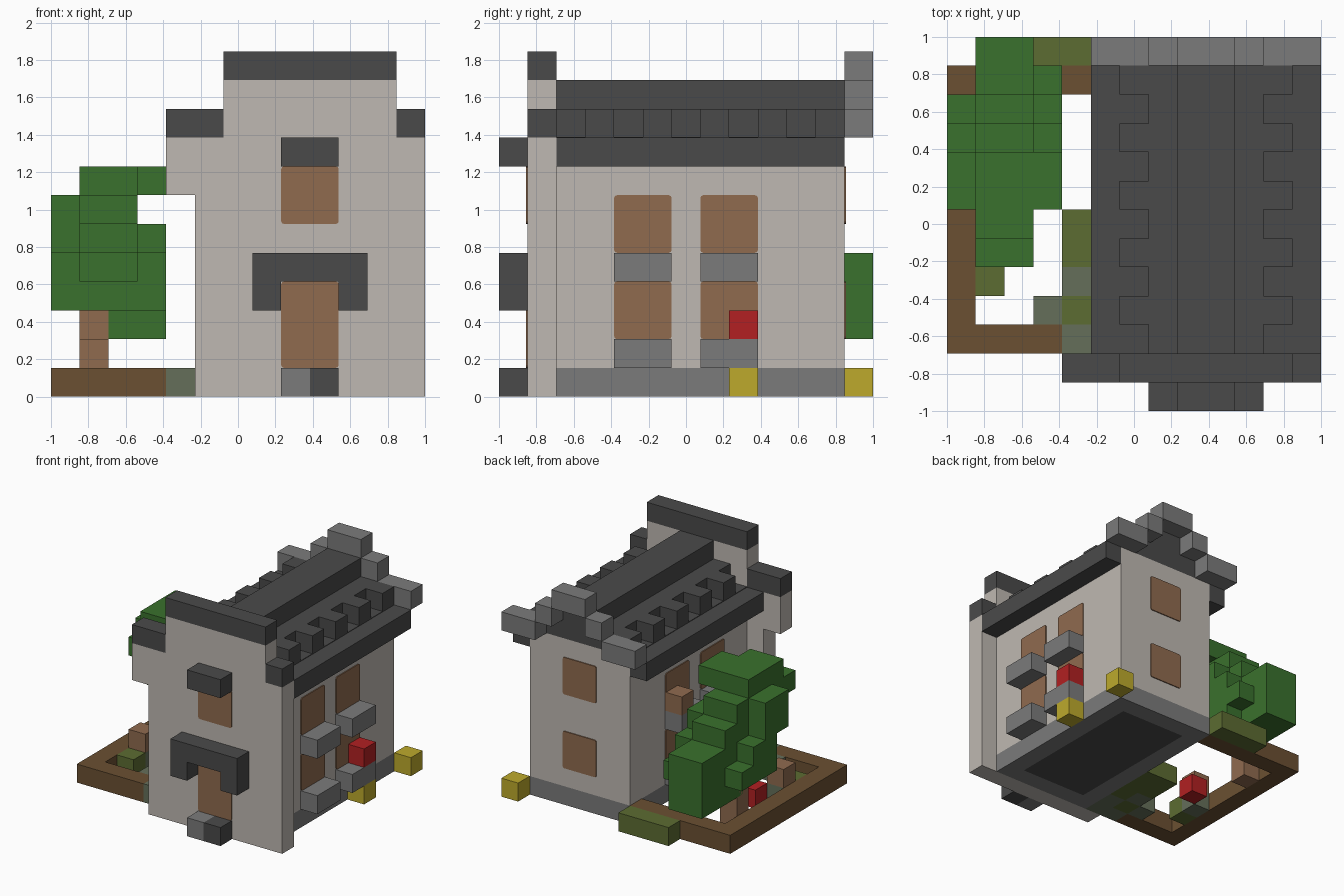
import bpy, bmesh
from mathutils import Vector

cube = bpy.data.objects.get("Cube")
if cube:
    bpy.data.objects.remove(cube, do_unlink=True)

U = 2 / 13  # one block
PLATE = 0.008


def material(name, rgb):
    lin = [((c / 255 + 0.055) / 1.055) ** 2.4 for c in rgb] + [1]
    m = bpy.data.materials.new(name)
    m.use_nodes = True
    m.diffuse_color = lin
    m.node_tree.nodes["Principled BSDF"].inputs["Base Color"].default_value = lin
    return m


plaster = material("pale plaster", (191, 185, 178))
slate = material("dark slate", (74, 74, 74))
stone = material("grey stone", (123, 123, 123))
wood = material("warm wood", (144, 107, 79))
timber = material("dark timber", (107, 80, 50))
leaf = material("leaf green", (58, 113, 45))
moss = material("olive moss", (92, 108, 50))
mossy_stone = material("mossy stone", (101, 111, 90))
red = material("red", (178, 32, 34))
yellow = material("yellow", (189, 170, 44))


def add_box(bm, x, y, z):
    """Add a box spanning block ranges and return its vertices."""
    verts = bmesh.ops.create_cube(bm, size=1)["verts"]
    for v in verts:
        v.co = Vector((-1 + U * (x[0] if v.co.x < 0 else x[1]),
                       -1 + U * (y[0] if v.co.y < 0 else y[1]),
                       U * (z[0] if v.co.z < 0 else z[1])))
    return verts


def finish(name, bm, mat):
    mesh = bpy.data.meshes.new(name)
    bm.to_mesh(mesh)
    bm.free()
    mesh.materials.append(mat)
    obj = bpy.data.objects.new(name, mesh)
    bpy.context.collection.objects.link(obj)
    return obj


def blocks(name, mat, *boxes):
    bm = bmesh.new()
    for b in boxes:
        add_box(bm, *b)
    return finish(name, bm, mat)


def pane(name, x, y, z, axis):
    """Thin plate with rounded corners, its normal along the axis."""
    bm = bmesh.new()
    add_box(bm, x, y, z)
    edges = [e for e in bm.edges
             if abs((e.verts[0].co - e.verts[1].co)[axis]) > 1e-4
             and all(abs((e.verts[0].co - e.verts[1].co)[k]) < 1e-4 for k in range(3) if k != axis)]
    bmesh.ops.bevel(bm, geom=edges, offset=0.015, segments=2, affect='EDGES', profile=0.5)
    finish(name, bm, wood)


def sides(a, b):
    """A block range along x and its mirror about the house centre."""
    return ((a, b), (18 - b, 18 - a))


# House walls and foundation
blocks("house_walls", plaster, ((6, 12), (2, 12), (1, 9)))
blocks("front_wall", plaster, ((5, 13), (1, 2), (0, 9)), ((4, 5), (1, 2), (7, 9)),
       ((6, 12), (1, 2), (9, 11)))
blocks("foundation", stone, ((6, 7), (2, 12), (0, 1)), ((11, 12), (2, 12), (0, 1)),
       ((7, 11), (2, 3), (0, 1)), ((7, 11), (11, 12), (0, 1)))
blocks("floor", slate, ((7, 11), (3, 11), (0, 1)))

# Front parapet caps
blocks("parapet_caps", slate, ((6, 12), (1, 2), (11, 12)), ((4, 6), (1, 2), (9, 10)),
       ((12, 13), (1, 2), (9, 10)))

# Stepped roof with toothed lower course
roof = [((7, 11), (2, 12), (9, 10)), ((8, 10), (2, 12), (10, 11))]
for span in sides(5, 6):
    roof.append((span, (2, 12), (8, 9)))
for span in sides(6, 7):
    roof.append((span, (2, 12), (9, 9.03)))
    for y in range(3, 12, 2):
        roof.append((span, (y, y + 1), (9, 10)))
blocks("roof", slate, *roof)

# Stepped rear gable trim
trim = [((8, 10), (12, 13), (11, 12))]
for span in sides(5, 7):
    trim.append((span, (12, 13), (9, 10)))
for span in sides(7, 8):
    trim.append((span, (12, 13), (10, 11)))
blocks("rear_gable_trim", stone, *trim)

# Entrance
p = PLATE / U
pane("front_door", (8, 10), (1 - p, 1), (1, 4), 1)
pane("front_window", (8, 10), (1 - p, 1), (6, 8), 1)
blocks("front_hoods", slate, ((7, 11), (0, 1), (4, 5)), ((7, 8), (0, 1), (3, 4)),
       ((10, 11), (0, 1), (3, 4)), ((8, 10), (0, 1), (8, 9)))
blocks("door_step", stone, ((8, 9), (0, 1), (0, 1)))
blocks("door_step_dark", slate, ((9, 10), (0, 1), (0, 1)))

# Rear and side windows, side sills
for z in (2, 6):
    pane("rear_window", (8, 10), (12, 12 + p), (z, z + 2), 1)
sills = []
for y in (4, 7):
    for z in (2, 5):
        for span in sides(6 - p, 6):
            pane("side_window", span, (y, y + 2), (z, z + 2), 0)
        for span in sides(5, 6):
            sills.append((span, (y, y + 2), (z - 1, z)))
blocks("window_sills", stone, *sills)

# Boxes on the sills and lamps on the ground
blocks("flower_boxes", red, ((12, 13), (8, 9), (2, 3)), ((5, 6), (4, 5), (5, 6)))
blocks("wooden_pot", wood, ((5, 6), (8, 9), (5, 6)))
blocks("ground_lamps", yellow, ((12, 13), (8, 9), (0, 1)), ((12, 13), (12, 13), (0, 1)))

# Garden
blocks("garden_fence", timber, ((0, 1), (2, 12), (0, 1)), ((1, 4), (2, 3), (0, 1)),
       ((1, 6), (11, 12), (0, 1)))
blocks("garden_path", mossy_stone, ((4, 5), (2, 3), (0, 1)), ((3, 4), (3, 4), (0, 1)),
       ((4, 5), (4, 5), (0, 1)), ((5, 6), (2, 4), (0, 1)))
blocks("garden_plants", moss, ((4, 5), (3, 4), (0, 1)), ((4, 5), (5, 7), (0, 1)),
       ((1, 2), (4, 5), (0, 1)), ((5, 6), (4, 7), (0, 1)), ((3, 6), (12, 13), (0, 1)))
blocks("garden_flower", red, ((2, 3), (6, 7), (0, 1)))
blocks("garden_stool", wood, ((1, 2), (5, 6), (1, 2)))
blocks("stool_base", mossy_stone, ((1, 2), (5, 6), (0, 1)))

# Leaning tree
blocks("tree_trunk", wood, ((1, 2), (9, 10), (0, 3)))
blocks("tree_leaves", leaf,
       ((1, 3), (9, 13), (2, 3)), ((3, 4), (9, 11), (2, 3)),
       ((0, 1), (8, 11), (3, 4)), ((1, 3), (8, 12), (3, 4)), ((3, 4), (8, 12), (3, 4)),
       ((1, 3), (12, 13), (3, 5)),
       ((0, 1), (8, 10), (4, 5)), ((1, 3), (7, 12), (4, 5)), ((3, 4), (8, 11), (4, 5)),
       ((0, 1), (7, 9), (5, 6)), ((1, 3), (6, 11), (5, 6)), ((3, 4), (7, 10), (5, 6)),
       ((0, 1), (7, 9), (6, 7)), ((1, 3), (5, 10), (6, 7)),
       ((1, 3), (6, 9), (7, 8)), ((3, 4), (7, 9), (7, 8)))
